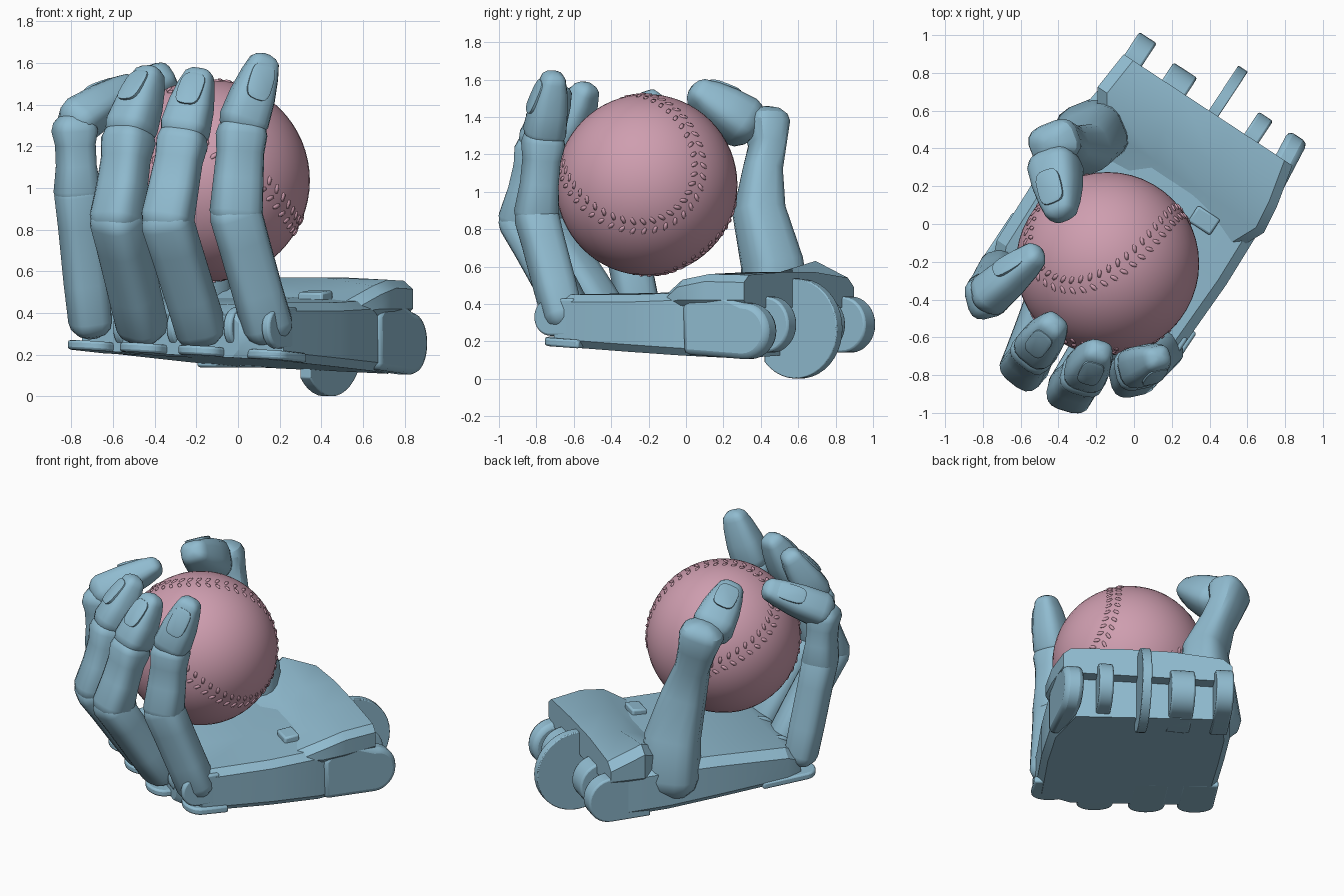
import bpy, bmesh, math
from mathutils import Vector

cube = bpy.data.objects.get("Cube")
if cube:
    bpy.data.objects.remove(cube)


def material(name, rgb):
    m = bpy.data.materials.new(name)
    m.use_nodes = True
    m.diffuse_color = (*rgb, 1)
    bsdf = m.node_tree.nodes["Principled BSDF"]
    bsdf.inputs["Base Color"].default_value = (*rgb, 1)
    bsdf.inputs["Roughness"].default_value = 0.6
    return m


BLUE = material("hand blue", (0.28, 0.5, 0.63))
PINK = material("ball pink", (0.62, 0.34, 0.43))
U, V, Z = Vector((0.55, 0.835, 0)), Vector((0.835, -0.55, 0)), Vector((0, 0, 1))
BALL, RADIUS = Vector((-0.14, -0.21, 1.037)), 0.485


def hand_point(a, b, z):
    """a runs from knuckles to wrist, b runs across the palm."""
    return U * a + V * b + Z * z


def floor(a, b):
    return 0.166 - 0.061 * a - 0.038 * b


def power(value, exponent):
    return math.copysign(abs(value) ** exponent, value)


def finish(bm, name, mat, angle=35, bevel=0):
    bmesh.ops.recalc_face_normals(bm, faces=bm.faces)
    mesh = bpy.data.meshes.new(name)
    bm.to_mesh(mesh)
    bm.free()
    mesh.materials.append(mat)
    mesh.shade_smooth()
    mesh.set_sharp_from_angle(angle=math.radians(angle))
    ob = bpy.data.objects.new(name, mesh)
    bpy.context.scene.collection.objects.link(ob)
    if bevel:
        mod = ob.modifiers.new("soft edges", "BEVEL")
        mod.width, mod.segments = bevel, 2
        mod.limit_method = "ANGLE"


def loft(name, rings, angle=35, bevel=0):
    bm = bmesh.new()
    loops = [[bm.verts.new(p) for p in ring] for ring in rings]
    for lo, hi in zip(loops, loops[1:]):
        for i in range(len(lo)):
            j = (i + 1) % len(lo)
            bm.faces.new((lo[i], lo[j], hi[j], hi[i]))
    bm.faces.new(loops[0])
    bm.faces.new(loops[-1])
    finish(bm, name, BLUE, angle, bevel)


def tube(name, stations, inward, sides=16):
    """Rounded bar through (centre, half width, half depth) stations."""
    ends = []
    for (p, w, d), (q, _, _) in ((stations[0], stations[1]), (stations[-1], stations[-2])):
        out = (p - q).normalized()
        cap = []
        for deg in (25, 50, 75):
            t = math.radians(deg)
            s = math.cos(t)
            cap.append((p + out * d * 0.85 * math.sin(t), w * s, d * s))
        ends.append(cap)
    full = ends[0][::-1] + stations + ends[1]
    rings = []
    for i, (p, w, d) in enumerate(full):
        axis = (full[min(i + 1, len(full) - 1)][0] - full[max(i - 1, 0)][0]).normalized()
        side = axis.cross(inward).normalized()
        depth = axis.cross(side)
        angles = [math.tau * (k + 0.5) / sides for k in range(sides)]
        rings.append([p + side * w * power(math.cos(t), 0.65) + depth * d * power(math.sin(t), 0.65)
                      for t in angles])
    loft(name, rings, angle=30)


def nail(name, p, axis, out, w):
    side = axis.cross(out).normalized()
    angles = [math.tau * k / 20 for k in range(20)]
    rings = [[p + out * h + side * w * s * power(math.cos(t), 0.6) + axis * 0.095 * s * power(math.sin(t), 0.6)
              for t in angles] for h, s in ((-0.03, 1), (0, 1), (0.005, 0.85))]
    loft(name, rings)


def digit(name, base, pip, dip, tip, size):
    base, pip, dip, tip = map(Vector, (base, pip, dip, tip))
    inward = BALL - pip
    inward.z = 0
    inward.normalize()
    s = size
    tube(name + "_proximal", [(base, s, s * .88), (base.lerp(pip, 0.3), s * .98, s * .92),
                              (base.lerp(pip, 0.75), s, s * .92), (pip, s * 1.02, s * .95)], inward)
    tube(name + "_middle", [(pip.lerp(dip, 0.04), s * 1.03, s * .97), (pip.lerp(dip, 0.4), s * .98, s * .82),
                            (pip.lerp(dip, 0.7), s * .93, s * .82), (dip.lerp(pip, 0.1), s, s * .95)], inward)
    fingertip(name, dip, tip, inward, s)


def fingertip(name, dip, tip, inward, s):
    axis = (tip - dip).normalized()
    tube(name + "_tip", [(dip + axis * 0.03, s * .98, s * .93), (dip.lerp(tip, 0.5), s * .9, s * .83),
                         (dip.lerp(tip, 0.85), s * .74, s * .68), (tip, s * .64, s * .56)], inward)
    out = (-inward + axis * inward.dot(axis)).normalized()
    nail(name + "_nail", dip.lerp(tip, 0.7) + out * s * 0.77, (axis - out * 0.25).normalized(), out, s * 0.5)


# Fingers
FINGERS = {
    "index_finger": ((0.14, -0.66, 0.34), (-0.01, -0.8, 0.87), (0.02, -0.76, 1.3), (0.12, -0.71, 1.59), 0.12),
    "middle_finger": ((-0.18, -0.6, 0.33), (-0.34, -0.885, 0.84), (-0.26, -0.79, 1.26), (-0.19, -0.68, 1.52), 0.12),
    "ring_finger": ((-0.46, -0.43, 0.34), (-0.58, -0.76, 0.84), (-0.52, -0.66, 1.27), (-0.43, -0.54, 1.53), 0.12),
    "little_finger": ((-0.71, -0.25, 0.36), (-0.77, -0.37, 0.97), (-0.785, -0.39, 1.31), (-0.53, -0.17, 1.475), 0.113),
}
for finger, spec in FINGERS.items():
    digit(finger, *spec)

# Thumb
thumb_in = Vector((0.25, -0.63, 0)).normalized()
tube("thumb_lower", [(Vector(p), r, r * k) for p, r, k in (
    ((-0.22, 0.48, 0.36), 0.185, 0.95), ((-0.22, 0.46, 0.62), 0.175, 0.85), ((-0.26, 0.39, 0.9), 0.14, 0.93),
    ((-0.34, 0.41, 1.12), 0.11, 0.9), ((-0.39, 0.435, 1.25), 0.12, 0.75), ((-0.42, 0.43, 1.36), 0.14, 0.8))], thumb_in)
fingertip("thumb", Vector((-0.42, 0.32, 1.36)), Vector((-0.39, 0.08, 1.52)), thumb_in, 0.14)


# Palm body and the raised wrist cover
def section(a, b0, b1, z0, zm, z1, low=None):
    f0, f1 = (low, low) if low else (floor(a, b0), floor(a, b1))
    m = (b0 + b1) / 2
    pts = ((b0 + .04, f0), (b1 - .04, f1), (b1, f1 + .04), (b1, z1 - .04), (b1 - .05, z1),
           (m + .16, zm), (m - .16, zm), (b0 + .06, z0), (b0, z0 - .05), (b0, f0 + .04))
    return [hand_point(a, b, z) for b, z in pts]


loft("palm", [section(*s) for s in (
    (-0.57, -0.52, 0.38, 0.39, 0.39, 0.39), (-0.47, -0.56, 0.57, 0.44, 0.44, 0.45),
    (0, -0.57, 0.585, 0.47, 0.46, 0.45), (0.33, -0.57, 0.575, 0.48, 0.48, 0.46),
    (0.64, -0.53, 0.48, 0.46, 0.46, 0.44))], angle=25)
loft("wrist_cover", [section(*s, low=0.38) for s in (
    (0.17, -0.36, 0.52, 0.45, 0.44, 0.44), (0.34, -0.46, 0.6, 0.55, 0.49, 0.53),
    (0.5, -0.56, 0.58, 0.63, 0.57, 0.56), (0.72, -0.54, 0.53, 0.54, 0.57, 0.555))])


# Upright plates at the wrist
def slab(name, profile, b, thick, skew=0, bevel=0.012):
    loft(name, [[hand_point(a, c - skew * (a - 0.33), z) for a, z in profile]
                for c in (b - thick / 2, b + thick / 2)], bevel=bevel)


def arc(a, z, r, start, end, n=16):
    return [(a + r * math.cos(math.radians(start + (end - start) * i / n)),
             z + r * math.sin(math.radians(start + (end - start) * i / n))) for i in range(n + 1)]


def lug(a0, a1, z, r):
    return [(a0, z - r)] + arc(a1 - r, z, r, -90, 90) + [(a0, z + r)]


for i, (b, thick, end) in enumerate(((-0.48, 0.11, 0.865), (-0.22, 0.15, 0.83), (0.27, 0.09, 0.86))):
    slab(f"wrist_lug_{i + 1}", lug(0.45, end, 0.29, 0.15), b, thick)
slab("index_side_lug", [(0.36, 0.13), (0.35, 0.39), (0.41, 0.45), (0.58, 0.46)]
     + arc(0.715, 0.255, 0.15, 90, -90), 0.525, 0.12, 0.1, 0.03)
slab("wrist_pulley", arc(0.738, 0.268, 0.267, -138, 138, 30), 0.03, 0.06, 0, 0.006)

# Knuckle cups: rounded floor lips and dividers between fingers
for finger, spec in FINGERS.items():
    base = Vector(spec[0])
    a, b = base.dot(U) / U.length_squared, base.dot(V) / V.length_squared
    outline = [(-0.3, b - .115)] + [(a + .085 * math.cos(t), b + .115 * math.sin(t)) for t in
               (math.radians(270 - 15 * k) for k in range(13))] + [(-0.3, b + .115)]
    loft(finger + "_cup", [[hand_point(p, q, floor(p, q) + h) for p, q in outline] for h in (0, 0.045)], bevel=0.012)
    slab(finger + "_divider", arc(-0.5, 0.33, 0.1, 90, 270) + [(-0.35, 0.23), (-0.35, 0.43)],
         min(b + 0.15, 0.55), 0.045)

# Small raised strap in front of the wrist cover
slab("palm_strap", [(0.17, 0.42), (0.27, 0.42), (0.27, 0.51), (0.17, 0.5)], 0.3, 0.14)

# Ball
bm = bmesh.new()
bmesh.ops.create_uvsphere(bm, u_segments=48, v_segments=32, radius=RADIUS)
bmesh.ops.translate(bm, verts=bm.verts, vec=BALL)
finish(bm, "ball", PINK)

# Stitches follow the seam curve in slanted pairs
lobe = Vector((0.78, -0.36, 0.52)).normalized()
apex = Vector((0.63, 0.54, -0.56))
apex = (apex - lobe * apex.dot(lobe)).normalized()
across = lobe.cross(apex)
ex, ey = (lobe + across).normalized(), (lobe - across).normalized()


def seam(t):
    return (ex * (0.7 * math.cos(t) + 0.3 * math.cos(3 * t)) + ey * (0.7 * math.sin(t) - 0.3 * math.sin(3 * t))
            + apex * 0.9165 * math.sin(2 * t)).normalized()


bm = bmesh.new()
COUNT = 90
for i in range(COUNT):
    t = math.tau * i / COUNT
    n = seam(t)
    along = (seam(t + 0.01) - seam(t - 0.01)).normalized()
    side = n.cross(along)
    for sign in (-1, 1):
        centre = BALL + (n + side * sign * 0.06).normalized() * RADIUS
        long_dir = (side * sign + along * 0.6).normalized()
        short_dir = n.cross(long_dir)
        bead = bmesh.ops.create_icosphere(bm, subdivisions=1, radius=1)["verts"]
        for v in bead:
            x, y, z = v.co
            v.co = centre + long_dir * x * 0.027 + short_dir * y * 0.013 + n * z * 0.008
finish(bm, "ball_stitches", PINK, 60)
